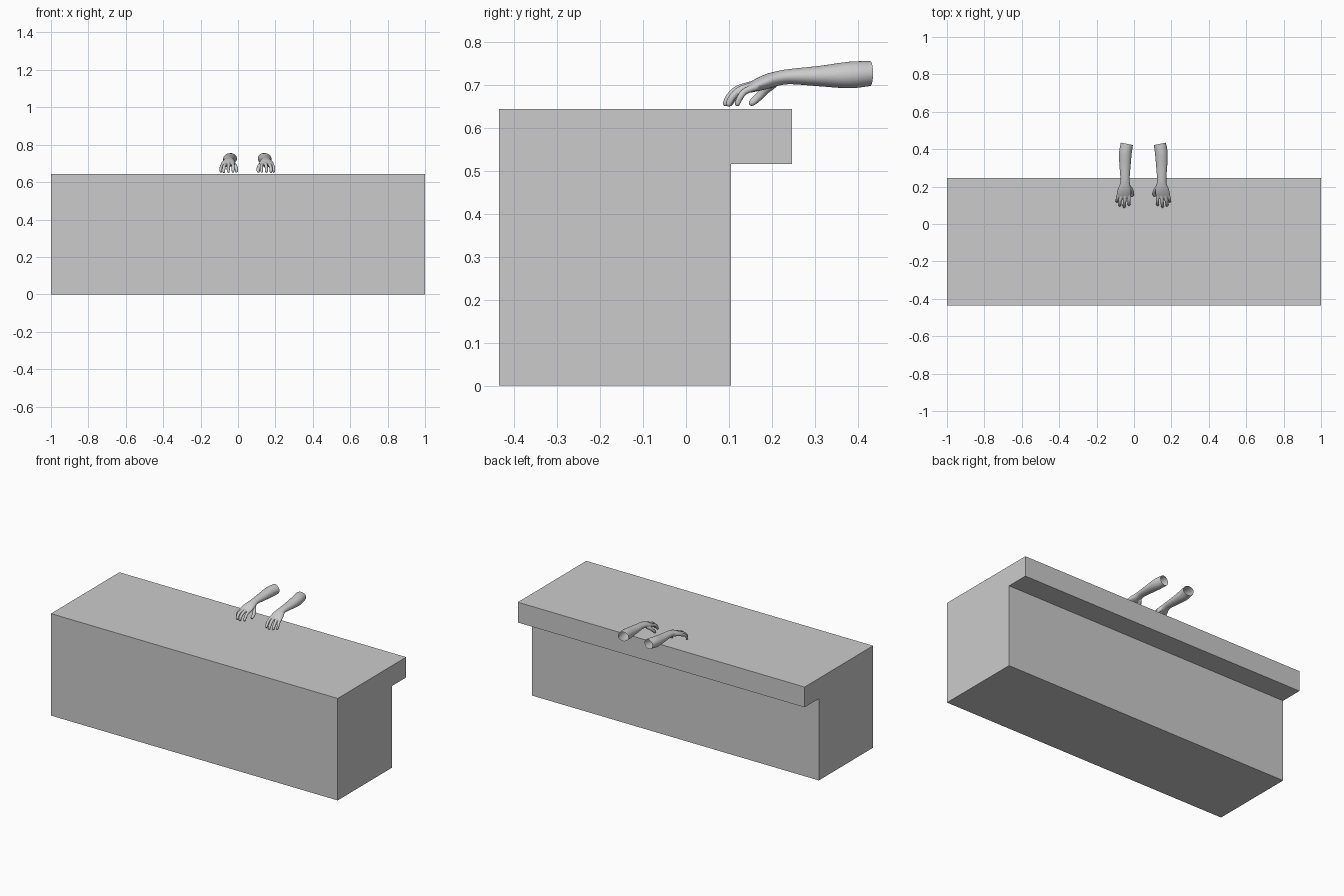
import bpy, bmesh, math
from mathutils import Vector

if "Cube" in bpy.data.objects:
    bpy.data.objects.remove(bpy.data.objects["Cube"])


def link(name, mesh):
    obj = bpy.data.objects.new(name, mesh)
    bpy.context.collection.objects.link(obj)
    return obj


def catmull(keys, steps=4):
    """Smooth interpolation through rows of numbers."""
    p = [Vector(k) for k in keys]
    p = [2 * p[0] - p[1]] + p + [2 * p[-1] - p[-2]]
    out = []
    for i in range(1, len(p) - 2):
        a, b, c, d = p[i - 1:i + 3]
        for s in range(steps):
            t = s / steps
            out.append(0.5 * (2 * b + (c - a) * t + (2 * a - 5 * b + 4 * c - d) * t ** 2
                              + (3 * b - a - 3 * c + d) * t ** 3))
    return out + [p[-2]]


def tube(bm, keys, sides=20):
    """Closed elliptical loft; each key is x, y, z, half width, half height."""
    rows = catmull(keys)
    pts = [Vector(r[:3]) for r in rows]
    rings = []
    for i, r in enumerate(rows):
        t = (pts[min(i + 1, len(pts) - 1)] - pts[max(i - 1, 0)]).normalized()
        side = t.cross(Vector((0, 0, 1))).normalized()
        up = side.cross(t)
        rings.append([bm.verts.new(pts[i] + side * r[3] * math.cos(a) + up * r[4] * math.sin(a))
                      for a in (2 * math.pi * k / sides for k in range(sides))])
    for a, b in zip(rings, rings[1:]):
        for k in range(sides):
            n = (k + 1) % sides
            bm.faces.new((a[k], a[n], b[n], b[k]))
    bm.faces.new(rings[0][::-1])
    bm.faces.new(rings[-1])


def finger(bm, points, r):
    """Tapered digit with a rounded tip."""
    a, b = Vector(points[-2]), Vector(points[-1])
    radii = [r * 1.15, r * 1.05, r, r * 0.8]
    keys = [(*p, q, q) for p, q in zip(points, radii)]
    keys.append((*(b + (b - a).normalized() * r * 0.6), r * 0.35, r * 0.35))
    tube(bm, keys, 14)


# Counter block with overhanging ledge, one extruded profile
profile = [(-0.435, 0), (0.105, 0), (0.105, 0.515), (0.247, 0.515), (0.247, 0.643), (-0.435, 0.643)]
bm = bmesh.new()
face = bm.faces.new([bm.verts.new((-1, y, z)) for y, z in profile])
ext = bmesh.ops.extrude_face_region(bm, geom=[face])
bmesh.ops.translate(bm, vec=(2, 0, 0), verts=[v for v in ext["geom"] if isinstance(v, bmesh.types.BMVert)])
bmesh.ops.recalc_face_normals(bm, faces=bm.faces)
mesh = bpy.data.meshes.new("counter")
bm.to_mesh(mesh)
bm.free()
link("counter", mesh)

# Forearm and palm
bm = bmesh.new()
tube(bm, [(-0.036, 0.46, 0.726, 0.032, 0.029), (-0.038, 0.43, 0.726, 0.033, 0.029),
          (-0.046, 0.38, 0.7225, 0.034, 0.031), (-0.048, 0.312, 0.72, 0.030, 0.024),
          (-0.048, 0.245, 0.719, 0.025, 0.018), (-0.048, 0.215, 0.715, 0.027, 0.017),
          (-0.050, 0.19, 0.708, 0.034, 0.017), (-0.053, 0.165, 0.699, 0.038, 0.0145),
          (-0.055, 0.143, 0.690, 0.036, 0.010)], 28)

# Fingers from little to index, then thumb
finger(bm, [(-0.082, 0.165, 0.695), (-0.089, 0.138, 0.685), (-0.092, 0.125, 0.669), (-0.091, 0.119, 0.654)], 0.0075)
finger(bm, [(-0.065, 0.158, 0.698), (-0.073, 0.125, 0.687), (-0.076, 0.107, 0.670), (-0.076, 0.099, 0.654)], 0.0085)
finger(bm, [(-0.046, 0.155, 0.699), (-0.050, 0.120, 0.689), (-0.052, 0.101, 0.671), (-0.052, 0.092, 0.655)], 0.0088)
finger(bm, [(-0.027, 0.160, 0.697), (-0.026, 0.127, 0.687), (-0.026, 0.110, 0.670), (-0.027, 0.102, 0.655)], 0.0085)
finger(bm, [(-0.030, 0.205, 0.704), (-0.014, 0.183, 0.686), (-0.008, 0.165, 0.668), (-0.010, 0.152, 0.657)], 0.0095)
bmesh.ops.recalc_face_normals(bm, faces=bm.faces)
mesh = bpy.data.meshes.new("arm_base")
bm.to_mesh(mesh)
bm.free()

# Fuse into one skin and smooth the joints
base = link("arm_base", mesh)
remesh = base.modifiers.new("fuse", 'REMESH')
remesh.mode = 'VOXEL'
remesh.voxel_size = 0.0022
smooth = base.modifiers.new("soften", 'SMOOTH')
smooth.factor = 0.5
smooth.iterations = 5
deps = bpy.context.evaluated_depsgraph_get()
skin = bpy.data.meshes.new_from_object(base.evaluated_get(deps))
bpy.data.objects.remove(base)

# Open cut at the elbow end, then the mirrored pair
for name, mirrored in (("right_arm", False), ("left_arm", True)):
    bm = bmesh.new()
    bm.from_mesh(skin)
    bmesh.ops.bisect_plane(bm, geom=bm.verts[:] + bm.edges[:] + bm.faces[:],
                           plane_co=(-0.038, 0.4285, 0.726), plane_no=(0.2, 1, 0), clear_outer=True)
    if mirrored:
        for v in bm.verts:
            v.co.x = 0.1 - v.co.x
        bmesh.ops.reverse_faces(bm, faces=bm.faces)
    for f in bm.faces:
        f.smooth = True
    mesh = bpy.data.meshes.new(name)
    bm.to_mesh(mesh)
    bm.free()
    link(name, mesh)
